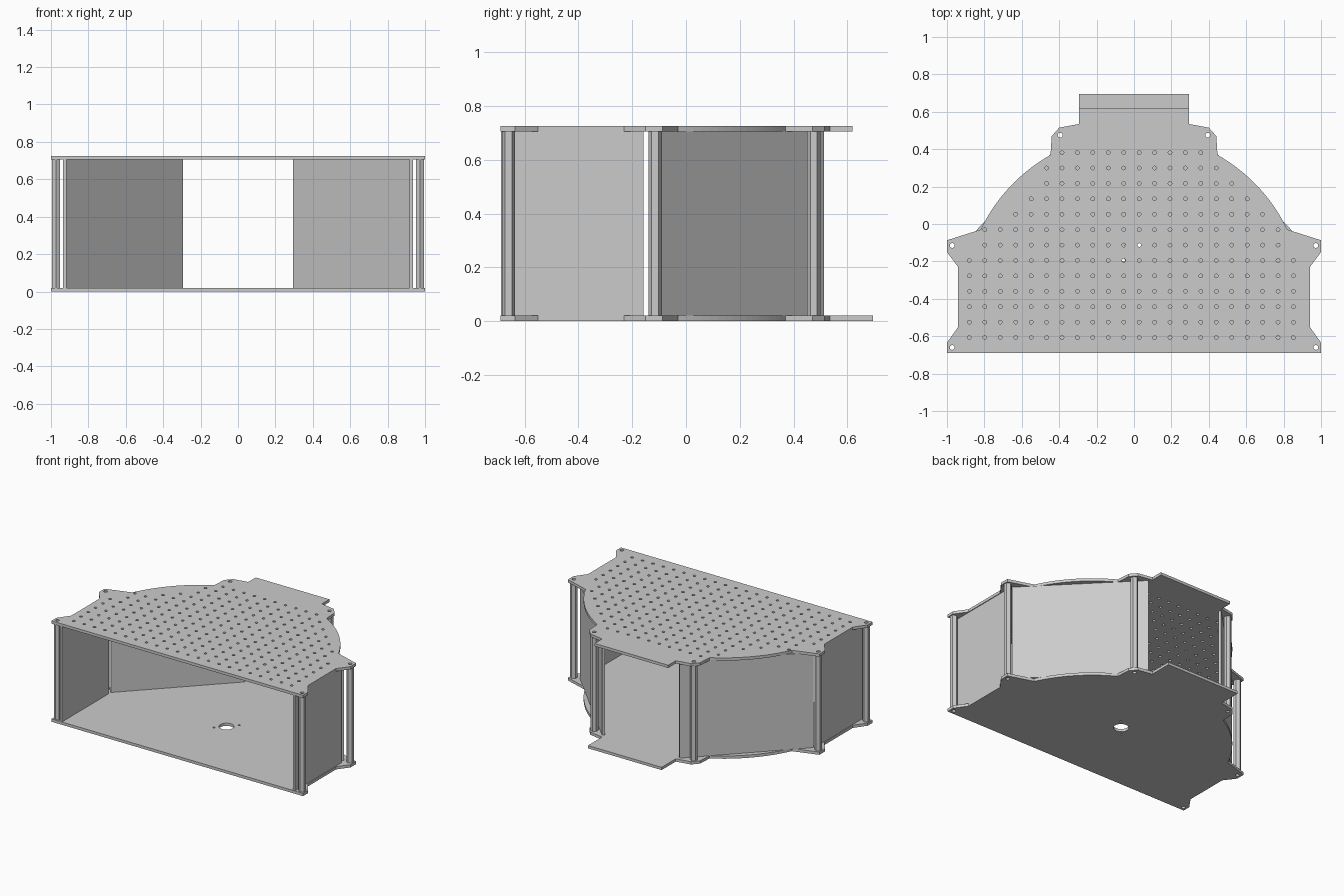
import bpy, bmesh
from math import sin, cos, pi, atan2, hypot

if "Cube" in bpy.data.objects:
    bpy.data.objects.remove(bpy.data.objects["Cube"])


def ring(x, y, r, n=16, turn=0.0):
    return [(x + r * cos(turn + 2 * pi * i / n), y + r * sin(turn + 2 * pi * i / n)) for i in range(n)]


def slab(name, loops, z0, z1):
    """Extrude an outline (first loop) with holes (other loops) between two heights."""
    cu = bpy.data.curves.new(name, 'CURVE')
    cu.dimensions = '2D'
    cu.fill_mode = 'BOTH'
    cu.extrude = (z1 - z0) / 2
    for pts in loops:
        s = cu.splines.new('POLY')
        s.points.add(len(pts) - 1)
        for p, (x, y) in zip(s.points, pts):
            p.co = (x, y, 0, 1)
        s.use_cyclic_u = True
    tmp = bpy.data.objects.new(name + "_profile", cu)
    bpy.context.collection.objects.link(tmp)
    dg = bpy.context.evaluated_depsgraph_get()
    me = bpy.data.meshes.new_from_object(tmp.evaluated_get(dg))
    bpy.data.objects.remove(tmp)
    bm = bmesh.new()
    bm.from_mesh(me)
    bmesh.ops.remove_doubles(bm, verts=bm.verts, dist=1e-5)
    bmesh.ops.translate(bm, verts=bm.verts, vec=(0, 0, (z0 + z1) / 2))
    bmesh.ops.recalc_face_normals(bm, faces=bm.faces)
    for f in bm.faces:
        f.smooth = False
    bm.to_mesh(me)
    bm.free()
    me.name = name
    ob = bpy.data.objects.new(name, me)
    bpy.context.collection.objects.link(ob)
    return ob


T, H = 0.02, 0.725
POSTS = [(0.972, -0.66), (0.972, -0.115), (0.395, 0.475)]
posts = [(s * x, y) for x, y in POSTS for s in (-1, 1)]


def outline(back):
    """Mirrored plate outline: eared sides, round shoulders, square tongue."""
    cy, p, q = -0.423, (0.82, -0.03), (0.447, 0.37)
    a0, a1 = atan2(p[1] - cy, p[0]), atan2(q[1] - cy, q[0])
    r = hypot(p[0], p[1] - cy)
    arc = [(r * cos(a0 + (a1 - a0) * i / 16), cy + r * sin(a0 + (a1 - a0) * i / 16)) for i in range(17)]
    half = [(1, -0.69), (1, -0.635), (0.94, -0.55), (0.94, -0.23), (1, -0.15), (1, -0.087)]
    half += arc + [(0.44, 0.47), (0.40, 0.515), (0.293, 0.535), (0.293, back)]
    return half + [(-x, y) for x, y in reversed(half)]


bolt_holes = [ring(x, y, 0.013, 12) for x, y in posts]

# bottom plate with central hole and two small screw holes
slab("bottom_plate", [outline(0.695)] + bolt_holes
     + [ring(0, -0.13, 0.05, 32), ring(0.056, -0.067, 0.008, 12), ring(-0.056, -0.193, 0.008, 12)], 0, T)

# perforated top plate: (first, last) hole column for each row, front to back
spans = [(0, 21)] * 6 + [(1, 20)] * 2 + [(3, 19), (4, 18), (5, 17), (5, 16), (6, 15)]
grid = [ring(-0.88 + 0.0825 * c, -0.607 + 0.0824 * r, 0.01, 12)
        for r, (a, b) in enumerate(spans) for c in range(a, b + 1)]
slab("top_plate", [outline(0.62)] + bolt_holes + grid, H - T, H)

# hollow hexagonal spacer posts
for i, (x, y) in enumerate(posts):
    slab(f"spacer_post_{i + 1}", [ring(x, y, 0.025, 6, pi / 2), ring(x, y, 0.013, 12)], T, H - T)

# side walls and angled rear walls
for s, side in ((-1, "left"), (1, "right")):
    slab(f"{side}_side_wall", [[(s * x, y) for x, y in
         [(0.917, -0.687), (0.935, -0.687), (0.935, -0.158), (0.917, -0.158)]]], T, H - T)
    slab(f"{side}_rear_wall", [[(s * x, y) for x, y in
         [(0.917, -0.135), (0.93, -0.122), (0.308, 0.513), (0.295, 0.50)]]], T, H - T)
